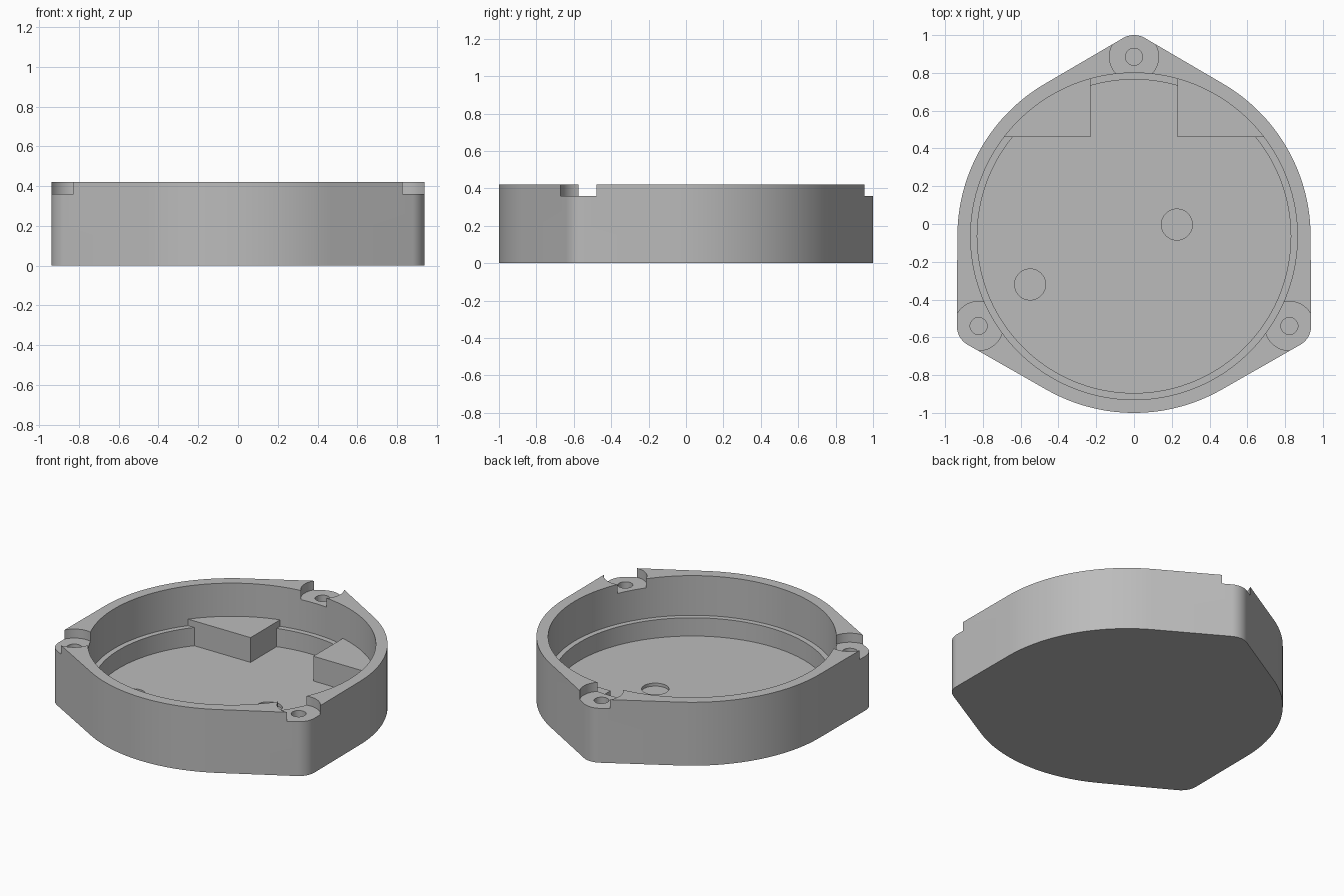
import bpy, bmesh
from math import pi, cos, sin, acos, asin, sqrt, radians

if "Cube" in bpy.data.objects:
    bpy.data.objects.remove(bpy.data.objects["Cube"])

CY = -0.065            # centre of the round body in y
R_OUT, R_RIM, R_FLOOR = 0.935, 0.865, 0.83
R_LUG, D_LUG = 0.115, 0.95
HEIGHT, LUG_Z, LEDGE_Z, FLOOR_Z, BLOCK_Z = 0.42, 0.36, 0.157, 0.036, 0.20

grey = bpy.data.materials.new("plain grey")
grey.use_nodes = True
grey.diffuse_color = (0.5, 0.5, 0.5, 1)
grey.node_tree.nodes["Principled BSDF"].inputs["Base Color"].default_value = (0.5, 0.5, 0.5, 1)


def arc(cx, cy, r, a0, a1, n):
    return [(cx + r * cos(a0 + (a1 - a0) * i / n), cy + r * sin(a0 + (a1 - a0) * i / n))
            for i in range(n + 1)]


def prism(name, outline, z0, z1):
    """Extrude a closed outline from z0 up to z1."""
    bm = bmesh.new()
    base = bm.faces.new([bm.verts.new((x, y, z0)) for x, y in outline])
    top = bmesh.ops.extrude_face_region(bm, geom=[base])["geom"]
    bmesh.ops.translate(bm, vec=(0, 0, z1 - z0),
                        verts=[v for v in top if isinstance(v, bmesh.types.BMVert)])
    bmesh.ops.recalc_face_normals(bm, faces=bm.faces)
    mesh = bpy.data.meshes.new(name)
    bm.to_mesh(mesh)
    bm.free()
    mesh.materials.append(grey)
    ob = bpy.data.objects.new(name, mesh)
    bpy.context.collection.objects.link(ob)
    return ob


def select(ob):
    bpy.ops.object.select_all(action='DESELECT')
    ob.select_set(True)
    bpy.context.view_layer.objects.active = ob


def bore(target, x, y, r, z0, z1, n=64):
    """Cut a round pocket into the target."""
    cutter = prism("cutter", arc(x, y, r, 0, 2 * pi, n)[:-1], z0, z1)
    cutter.hide_render = True
    mod = target.modifiers.new("bore", 'BOOLEAN')
    mod.operation, mod.solver, mod.object = 'DIFFERENCE', 'EXACT', cutter
    select(target)
    bpy.ops.object.modifier_apply(modifier=mod.name)
    bpy.data.objects.remove(cutter)


# Outer body: large circle joined to three lugs by tangent walls
spread = acos((R_OUT - R_LUG) / D_LUG)
outline, lugs = [], []
for deg in (90, 210, 330):
    a = radians(deg)
    x, y = D_LUG * cos(a), CY + D_LUG * sin(a)
    lugs.append((x, y))
    outline += arc(x, y, R_LUG, a - spread, a + spread, 16)
    outline += arc(0, CY, R_OUT, a + spread, a + 2 * pi / 3 - spread, 32)
housing = prism("housing", outline, 0, HEIGHT)

# Stepped round cavity
bore(housing, 0, CY, R_RIM, LEDGE_Z, 0.6, 144)
bore(housing, 0, CY, R_FLOOR, FLOOR_Z, 0.5, 144)

# Lug recesses and blind screw holes
for x, y in lugs:
    bore(housing, x, y, 0.13, LUG_Z, 0.55)
    bore(housing, x, y, 0.045, 0.1, 0.5, 32)

# Shallow round pockets in the floor
for x, y in ((0.227, -0.003), (-0.55, -0.32)):
    bore(housing, x, y, 0.082, 0.016, 0.1, 48)

select(housing)
bpy.ops.object.shade_smooth_by_angle(angle=radians(25))

# Two support blocks against the back wall
r = R_RIM + 0.004
x_in, y_in = 0.23, 0.46
sweep = arc(0, CY, r, asin((y_in - CY) / r), acos(x_in / r), 24)
for name, side in (("left_block", 1), ("right_block", -1)):
    block = prism(name, [(side * x, y) for x, y in [(x_in, y_in)] + sweep], 0.02, BLOCK_Z)
    select(block)
    bpy.ops.object.shade_smooth_by_angle(angle=radians(25))
